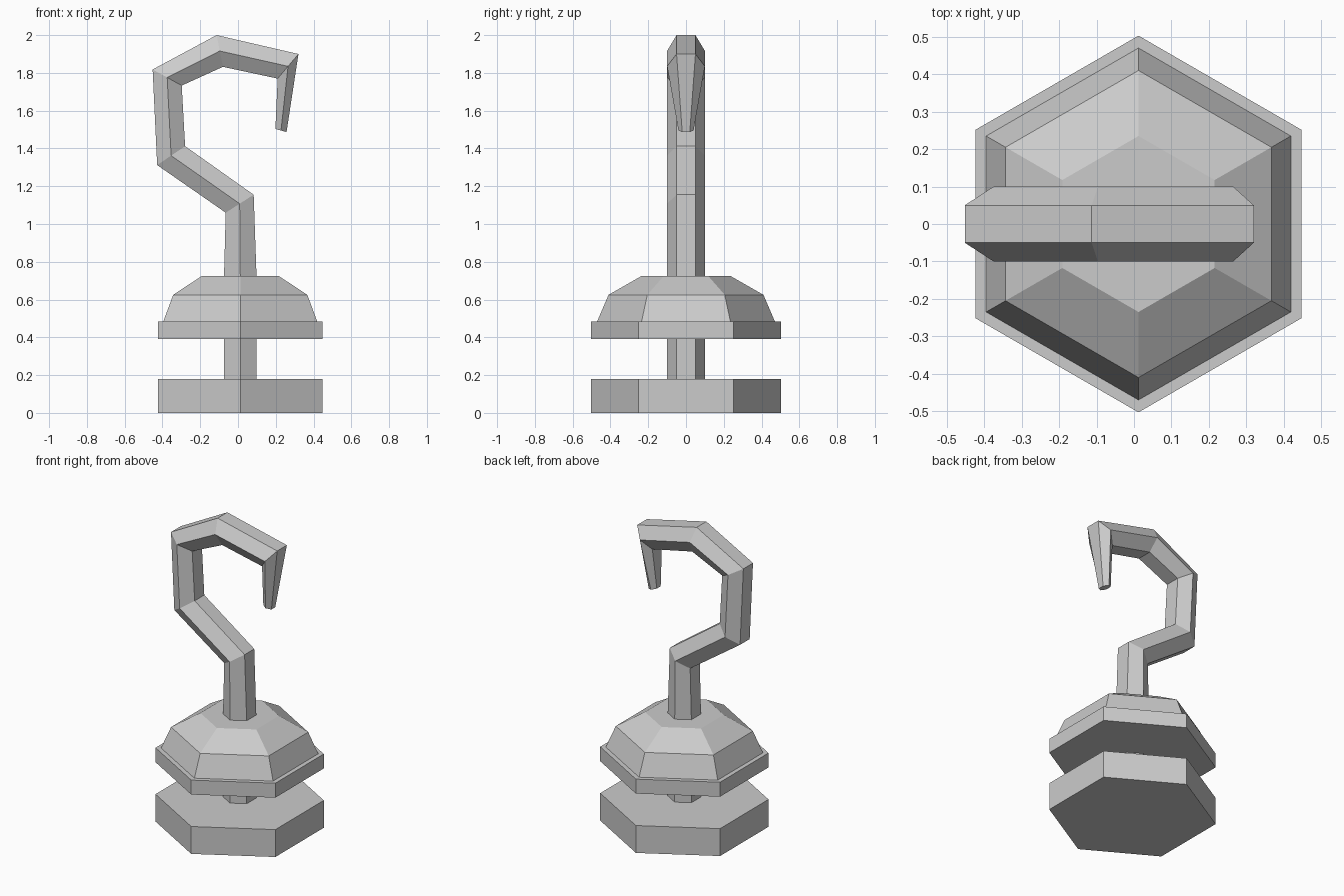
import bpy, math

if "Cube" in bpy.data.objects:
    bpy.data.objects.remove(bpy.data.objects["Cube"])

CX = 0.012   # axis of the hexagonal parts


def loft(name, rings):
    """Skin a list of six-point rings and cap both ends."""
    n = 6
    verts = [p for ring in rings for p in ring]
    faces = [list(range(n))[::-1],
             [(len(rings) - 1) * n + i for i in range(n)]]
    for r in range(len(rings) - 1):
        for i in range(n):
            j = (i + 1) % n
            a, b = r * n, (r + 1) * n
            faces.append([a + i, a + j, b + j, b + i])
    mesh = bpy.data.meshes.new(name)
    mesh.from_pydata(verts, [], faces)
    mesh.update()
    obj = bpy.data.objects.new(name, mesh)
    bpy.context.collection.objects.link(obj)
    return obj


def hex_lathe(name, profile):
    """Six-sided turned part from (radius, z) pairs, corners on +y and -y."""
    return loft(name, [[(CX + r * math.cos(math.radians(30 + 60 * i)),
                         r * math.sin(math.radians(30 + 60 * i)), z)
                        for i in range(6)] for r, z in profile])


def bar_ring(right, left, w):
    """Hexagonal bar section lying between two points of the xz plane."""
    (xr, zr), (xl, zl) = right, left
    xm, zm = (xr + xl) / 2, (zr + zl) / 2
    return [(xr, w / 2, zr), (xm, w, zm), (xl, w / 2, zl),
            (xl, -w / 2, zl), (xm, -w, zm), (xr, -w / 2, zr)]


# Base plate
hex_lathe("base_plate", [(0.503, 0), (0.503, 0.18)])

# Short neck between base and guard
hex_lathe("neck", [(0.1, 0.18), (0.1, 0.39)])

# Flanged dome
hex_lathe("dome", [(0.503, 0.39), (0.503, 0.485), (0.47, 0.485),
                   (0.41, 0.625), (0.235, 0.725)])

# Hook: mitred bar, right/inner side first, left/outer side second
loft("hook", [bar_ring(*s) for s in [
    ((0.098, 0.725), (-0.074, 0.725), 0.1),
    ((0.083, 1.155), (-0.065, 1.06), 0.1),
    ((-0.28, 1.412), (-0.428, 1.312), 0.1),
    ((-0.298, 1.733), (-0.452, 1.818), 0.1),
    ((-0.08, 1.832), (-0.113, 2.0), 0.1),
    ((0.21, 1.77), (0.32, 1.90), 0.1),
    ((0.198, 1.503), (0.257, 1.487), 0.04),
]])
